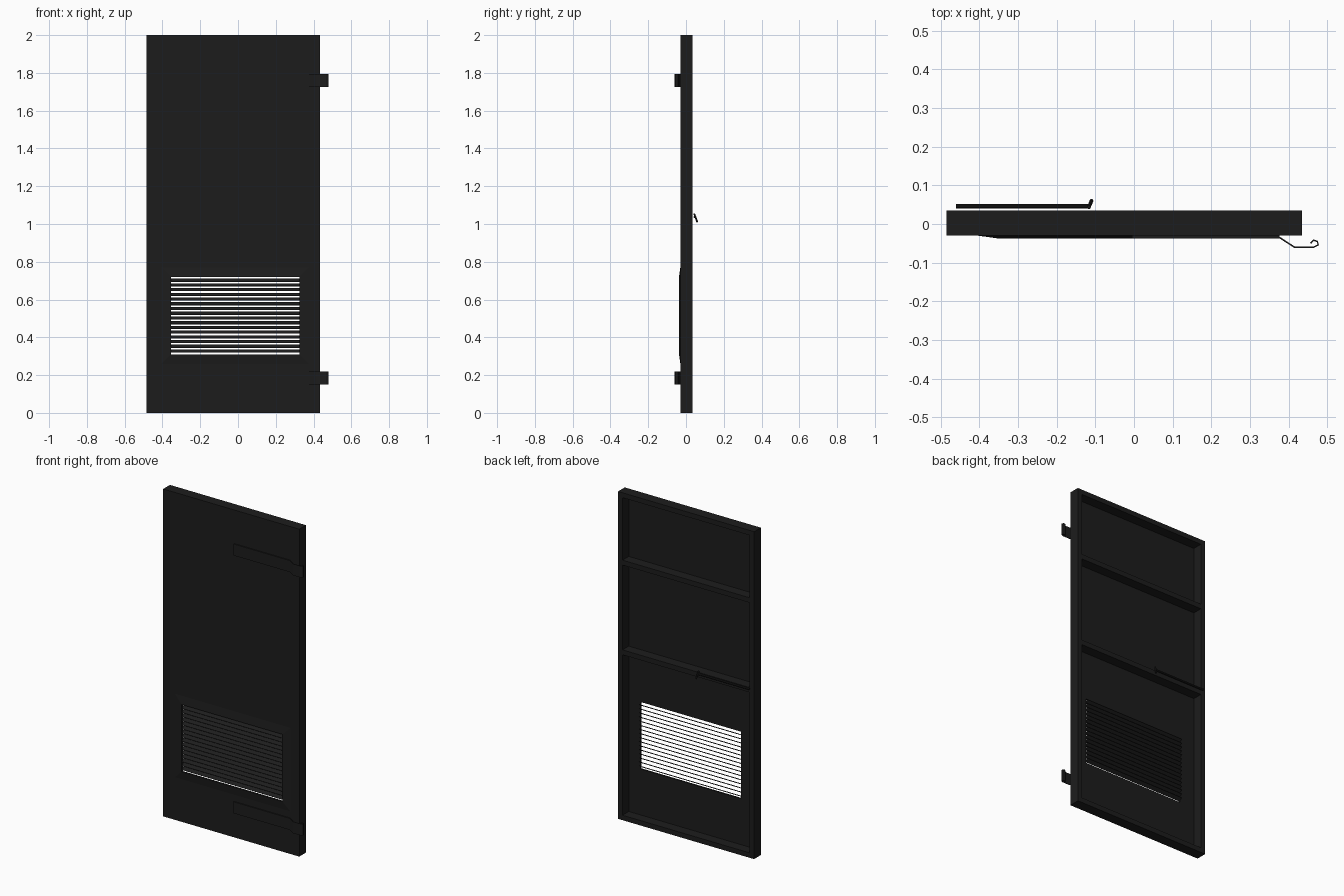
import bpy, bmesh, math
from mathutils import Vector

if "Cube" in bpy.data.objects:
    bpy.data.objects.remove(bpy.data.objects["Cube"])

mat = bpy.data.materials.new("dark_steel")
mat.diffuse_color = (0.012, 0.012, 0.012, 1)
mat.use_nodes = True
mat.node_tree.nodes["Principled BSDF"].inputs["Base Color"].default_value = mat.diffuse_color


def finish(name, bm):
    bmesh.ops.recalc_face_normals(bm, faces=bm.faces)
    me = bpy.data.meshes.new(name)
    bm.to_mesh(me)
    bm.free()
    ob = bpy.data.objects.new(name, me)
    me.materials.append(mat)
    bpy.context.collection.objects.link(ob)
    return ob


def box(name, x0, x1, y0, y1, z0, z1):
    bm = bmesh.new()
    bmesh.ops.create_cube(bm, size=1)
    for v in bm.verts:
        v.co = Vector(((x0, x1)[v.co.x > 0], (y0, y1)[v.co.y > 0], (z0, z1)[v.co.z > 0]))
    return finish(name, bm)


def loft_rects(name, rects):
    """Closed ring of rectangles, each (x0, x1, z0, z1, y)."""
    bm = bmesh.new()
    loops = [[bm.verts.new(p) for p in ((a, y, c), (b, y, c), (b, y, d), (a, y, d))]
             for a, b, c, d, y in rects]
    for i, r in enumerate(loops):
        s = loops[(i + 1) % len(loops)]
        for k in range(4):
            bm.faces.new((r[k], r[(k + 1) % 4], s[(k + 1) % 4], s[k]))
    return finish(name, bm)


def strip(name, path, t, z0, z1):
    """Flat bar of thickness t following an x-y path, extruded in z."""
    pts = [Vector(p) for p in path]
    left, right = [], []
    for i, p in enumerate(pts):
        d = (pts[min(i + 1, len(pts) - 1)] - pts[max(i - 1, 0)]).normalized()
        n = Vector((-d.y, d.x)) * t / 2
        left.append(p + n)
        right.append(p - n)
    bm = bmesh.new()
    rows = [[bm.verts.new((q.x, q.y, z)) for q, z in ((l, z0), (r, z0), (r, z1), (l, z1))]
            for l, r in zip(left, right)]
    for r, s in zip(rows, rows[1:]):
        for k in range(4):
            bm.faces.new((r[k], r[(k + 1) % 4], s[(k + 1) % 4], s[k]))
    bm.faces.new(rows[0])
    bm.faces.new(rows[-1])
    return finish(name, bm)


def rod(name, a, b, r, sides=10):
    a, b = Vector(a), Vector(b)
    bm = bmesh.new()
    bmesh.ops.create_cone(bm, cap_ends=True, segments=sides, radius1=r, radius2=r,
                          depth=(b - a).length)
    ob = finish(name, bm)
    ob.rotation_mode = 'QUATERNION'
    ob.rotation_quaternion = (b - a).to_track_quat('Z', 'Y')
    ob.location = (a + b) / 2
    return ob


X0, X1, H = -0.485, 0.435, 2.0

# Front sheet with raised, sloped surround and vent opening
loft_rects("front_sheet", [
    (X0, X1, 0, H, -0.03),
    (-0.405, 0.375, 0.26, 0.77, -0.03),
    (-0.355, 0.325, 0.31, 0.72, -0.037),
    (-0.355, 0.325, 0.31, 0.72, -0.026),
    (X0, X1, 0, H, -0.026)])

# Tube frame behind the sheet, open at the back
T = 0.03
loft_rects("tube_frame", [
    (X0, X1, 0, H, -0.026), (X0, X1, 0, H, 0.035),
    (X0 + T, X1 - T, T, H - T, 0.035), (X0 + T, X1 - T, T, H - T, -0.026)])
for name, z in (("middle_rail", 1.025), ("upper_rail", 1.573)):
    box(name, X0 + T, X1 - T, -0.026, 0.0345, z - T / 2, z + T / 2)

# Louvre slats, low at the front and high at the back
bm = bmesh.new()
for i in range(16):
    z = 0.3275 + 0.025 * i
    sec = ((-0.034, z - 0.0085), (-0.014, z + 0.007), (-0.014, z + 0.0085), (-0.034, z - 0.007))
    a, b = ([bm.verts.new((x, y, zz)) for y, zz in sec] for x in (-0.357, 0.327))
    bm.faces.new(a)
    bm.faces.new(b)
    for k in range(4):
        bm.faces.new((a[k], a[(k + 1) % 4], b[(k + 1) % 4], b[k]))
finish("louvre_slats", bm)

# Strap hinges with a cranked end and rolled eye
for name, z in (("lower_hinge", 0.15), ("upper_hinge", 1.725)):
    box(name + "_strap", -0.005, 0.376, -0.037, -0.03, z, z + 0.07)
    strip(name + "_eye", [(0.37, -0.033), (0.38, -0.037), (0.415, -0.06), (0.465, -0.06),
                          (0.477, -0.054), (0.474, -0.045), (0.465, -0.042), (0.457, -0.05)],
          0.004, z, z + 0.07)

# Sliding bolt with turned lever on the back
rod("bolt_rod", (-0.46, 0.046, 1.037), (-0.113, 0.046, 1.037), 0.006)
rod("bolt_lever", (-0.117, 0.043, 1.055), (-0.11, 0.06, 1.01), 0.005)
